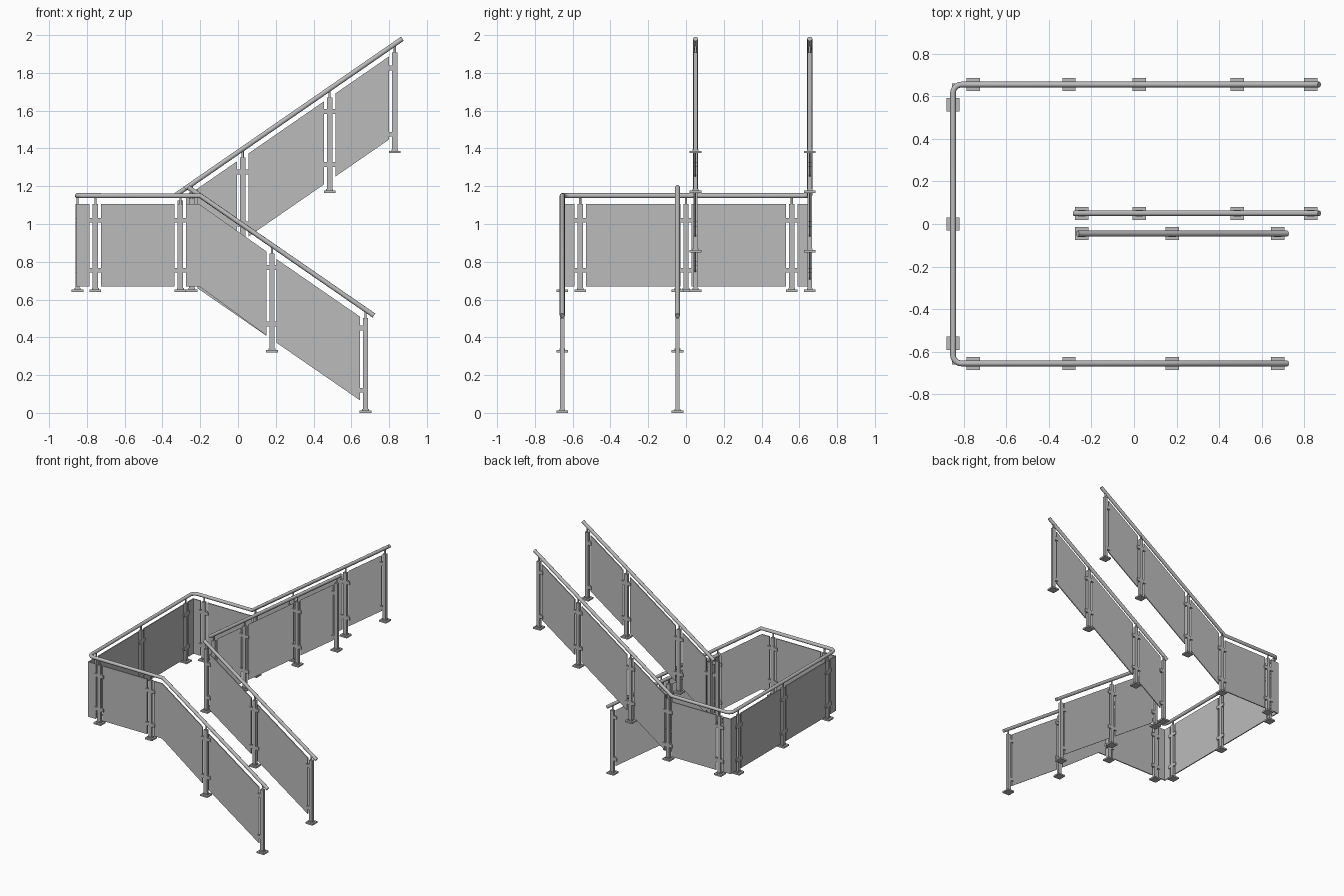
import bpy, bmesh, math
from mathutils import Vector, Matrix

if "Cube" in bpy.data.objects:
    bpy.data.objects.remove(bpy.data.objects["Cube"])

SLOPE = 0.69
LAND = 0.64            # landing floor height
RAIL = 1.15            # landing rail height
OUT, SIDE = 0.655, -0.85


def rail_up(x): return 1.715 + SLOPE * (x - 0.485)
def rail_down(x): return RAIL - SLOPE * (x + 0.2)
def rail_flat(x): return RAIL


steel = bpy.data.materials.new("grey steel")
steel.diffuse_color = (0.5, 0.5, 0.5, 1)
steel.use_nodes = True
steel.node_tree.nodes["Principled BSDF"].inputs["Base Color"].default_value = steel.diffuse_color


def finish(name, bm):
    me = bpy.data.meshes.new(name)
    bmesh.ops.recalc_face_normals(bm, faces=bm.faces)
    bm.to_mesh(me)
    bm.free()
    ob = bpy.data.objects.new(name, me)
    me.materials.append(steel)
    bpy.context.collection.objects.link(ob)
    return ob


def box(bm, centre, size):
    bmesh.ops.create_cube(bm, size=1, matrix=Matrix.Translation(centre) @ Matrix.Diagonal((*size, 1)))


# a run lies along x at a fixed y, or along y (side=True) at a fixed x
def place(u, v, z, side):
    return Vector((v, u, z)) if side else Vector((u, v, z))


def post(u, v, base, rail, clamps, side=False, hold=(-1, 1)):
    """Upright with foot plate, saddle pin and glass clamps."""
    bm = bmesh.new()
    top = rail - 0.045

    def part(du, z, w, d, h):
        box(bm, place(u + du, v, z, side), (d, w, h) if side else (w, d, h))
    part(0, base + 0.006, 0.062, 0.062, 0.012)
    part(0, base + 0.016, 0.036, 0.03, 0.008)
    part(0, (base + top) / 2, 0.028, 0.022, top - base)
    bmesh.ops.create_cone(bm, cap_ends=True, segments=12, radius1=0.006, radius2=0.006, depth=0.05,
                          matrix=Matrix.Translation(place(u, v, top + 0.02, side)))
    for h in clamps:
        for s in hold:
            part(s * 0.027, base + h, 0.026, 0.022, 0.026)
    finish("post", bm)


def panel(pts, v, side=False):
    """Glass sheet from an outline, 0.008 thick."""
    bm = bmesh.new()
    n = Vector((1, 0, 0)) if side else Vector((0, 1, 0))
    f = bm.faces.new([bm.verts.new(place(u, v, z, side) - n * 0.004) for u, z in pts])
    r = bmesh.ops.extrude_face_region(bm, geom=[f])
    bmesh.ops.translate(bm, vec=n * 0.008, verts=[e for e in r["geom"] if isinstance(e, bmesh.types.BMVert)])
    finish("glass_panel", bm)


def sheet(a, b, v, rail, drop_top, drop_bot, side=False):
    panel([(a, rail(a) - drop_bot), (b, rail(b) - drop_bot),
           (b, rail(b) - drop_top), (a, rail(a) - drop_top)], v, side)


def handrail(name, pts):
    cu = bpy.data.curves.new(name, 'CURVE')
    cu.dimensions = '3D'
    cu.bevel_depth = 0.0135
    cu.bevel_resolution = 3
    cu.use_fill_caps = True
    sp = cu.splines.new('POLY')
    sp.points.add(len(pts) - 1)
    for p, c in zip(sp.points, pts):
        p.co = (*c, 1)
        
    cu.materials.append(steel)
    ob = bpy.data.objects.new(name, cu)
    bpy.context.collection.objects.link(ob)


def corner(cy, a0, a1, r=0.04):
    c = (SIDE + r, cy)
    angs = [math.radians(a0 + (a1 - a0) * i / 6) for i in range(7)]
    return [(c[0] + r * math.cos(a), c[1] + r * math.sin(a), RAIL) for a in angs]


# handrails
handrail("outer_handrail", [(0.72, -OUT, rail_down(0.72)), (-0.2, -OUT, RAIL)]
         + corner(-OUT + 0.04, 270, 180) + corner(OUT - 0.04, 180, 90)
         + [(-0.334, OUT, RAIL), (0.87, OUT, rail_up(0.87))])
handrail("inner_upper_handrail", [(x, 0.05, rail_up(x)) for x in (-0.28, 0.87)])
handrail("inner_lower_handrail", [(x, -0.045, rail_down(x)) for x in (-0.265, 0.72)])

# landing posts and panels
FLAT = (0.115, 0.38)
for s in (-1, 1):
    post(-0.755, s * OUT, LAND, RAIL, FLAT)
    post(-0.305, s * OUT, LAND, RAIL if s < 0 else rail_up(-0.305), FLAT)
    post(s * 0.56, SIDE, LAND, RAIL, FLAT, side=True)
    sheet(-0.725, -0.335, s * OUT, rail_flat, 0.045, 0.48)
    sheet(*sorted((s * 0.03, s * 0.53)), SIDE, rail_flat, 0.045, 0.48, side=True)
    # corner infill
    sheet(SIDE - 0.004, -0.785, s * OUT, rail_flat, 0.045, 0.48)
    sheet(*sorted((s * 0.59, s * OUT)), SIDE, rail_flat, 0.045, 0.48, side=True)
post(0, SIDE, LAND, RAIL, FLAT, side=True)

# upper flight
for v, first in ((OUT, -0.275), (0.05, -0.215)):
    for x, base, cl, hold in ((0.025, 0.85, (0.15, 0.425), (-1, 1)),
                              (0.485, 1.165, (0.15, 0.43), (-1, 1)),
                              (0.83, 1.375, (0.1, 0.45), (-1,))):
        post(x, v, base, rail_up(x), cl, hold=hold)
    for a, b in ((first, -0.005), (0.055, 0.455), (0.515, 0.80)):
        sheet(a, b, v, rail_up, 0.045, 0.485)
post(-0.245, 0.05, LAND, rail_up(-0.245), (0.15, 0.43), hold=(1,))

# lower flight
for v in (-OUT, -0.045):
    post(0.18, v, 0.32, rail_down(0.18), (0.15, 0.45))
    post(0.675, v, 0, rail_down(0.675), (0.12, 0.45), hold=(-1,))
    sheet(0.205, 0.645, v, rail_down, 0.057, 0.5)
sheet(-0.215, 0.15, -0.045, rail_down, 0.057, 0.5)
panel([(-0.275, 0.67), (-0.205, 0.67), (0.15, 0.41), (0.15, 0.855), (-0.205, 1.105), (-0.275, 1.105)], -OUT)
post(-0.245, -0.045, LAND, rail_down(-0.245), FLAT, hold=(1,))
